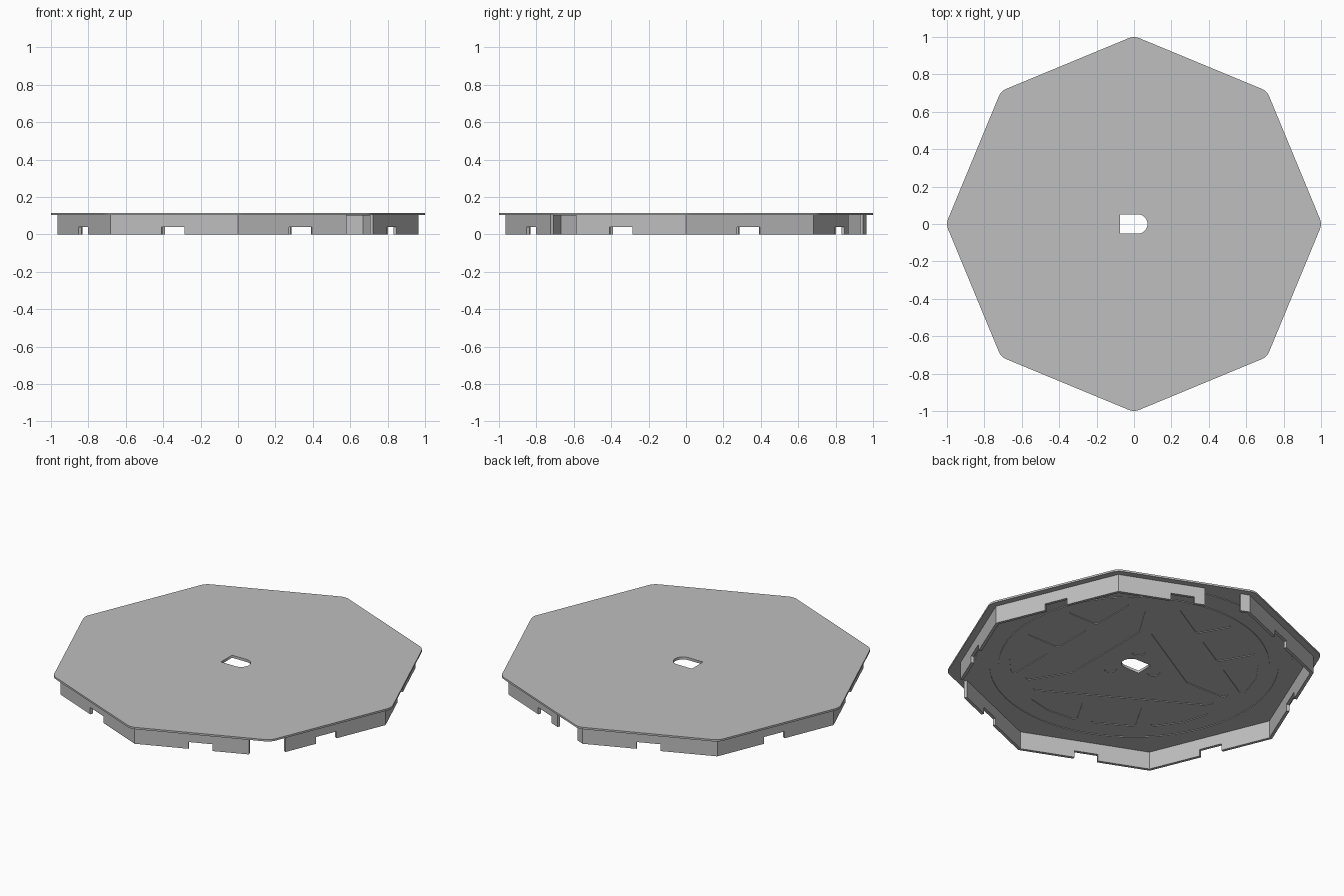
import bpy, bmesh, math
from mathutils import Vector

if "Cube" in bpy.data.objects:
    bpy.data.objects.remove(bpy.data.objects["Cube"])

grey = bpy.data.materials.new("light_grey")
grey.diffuse_color = (0.52, 0.52, 0.52, 1)
grey.use_nodes = True
grey.node_tree.nodes["Principled BSDF"].inputs["Base Color"].default_value = grey.diffuse_color


def polar(r, deg):
    return Vector((r * math.cos(math.radians(deg)), r * math.sin(math.radians(deg))))


def circle(r, n, c=(0, 0)):
    return [Vector(c) + polar(r, 360 * i / n) for i in range(n)]


def fillet(pts, r, steps=5):
    """Round every corner of a convex polygon."""
    out = []
    for i, p in enumerate(pts):
        a = (pts[i - 1] - p).normalized()
        b = (pts[(i + 1) % len(pts)] - p).normalized()
        half = a.angle(b) / 2
        c = p + (a + b).normalized() * (r / math.sin(half))
        d0 = p + a * (r / math.tan(half)) - c
        d1 = p + b * (r / math.tan(half)) - c
        for k in range(steps + 1):
            out.append(c + d0.lerp(d1, k / steps).normalized() * r)
    return out


def finish(name, bm):
    bmesh.ops.remove_doubles(bm, verts=bm.verts, dist=1e-5)
    bmesh.ops.recalc_face_normals(bm, faces=bm.faces)
    me = bpy.data.meshes.new(name)
    bm.to_mesh(me)
    bm.free()
    me.materials.append(grey)
    ob = bpy.data.objects.new(name, me)
    bpy.context.collection.objects.link(ob)
    return ob


def slab(name, loops, z0, z1):
    """Extrude flat outlines; nested outlines become holes."""
    cu = bpy.data.curves.new(name + "_outline", 'CURVE')
    cu.dimensions = '2D'
    cu.fill_mode = 'BOTH'
    cu.extrude = (z1 - z0) / 2
    for pts in loops:
        sp = cu.splines.new('POLY')
        sp.points.add(len(pts) - 1)
        for q, p in zip(sp.points, pts):
            q.co = (p.x, p.y, 0, 1)
        sp.use_cyclic_u = True
    tmp = bpy.data.objects.new(name + "_outline", cu)
    bpy.context.collection.objects.link(tmp)
    dg = bpy.context.evaluated_depsgraph_get()
    me = bpy.data.meshes.new_from_object(tmp.evaluated_get(dg))
    bm = bmesh.new()
    bm.from_mesh(me)
    bpy.data.objects.remove(tmp)
    bpy.data.meshes.remove(me)
    bmesh.ops.translate(bm, verts=bm.verts, vec=(0, 0, (z0 + z1) / 2))
    return finish(name, bm)


# Centre D-shaped hole
hole = [Vector((-0.075, 0.052)), Vector((-0.075, -0.052))]
hole += [Vector((0.02, 0)) + polar(0.052, a) for a in range(-90, 91, 10)]

# Top plate: octagon with rounded corners
octagon = fillet([polar(1.0055, 45 * k) for k in range(8)], 0.07)
slab("top_plate", [octagon, hole], 0.104, 0.115)

# Shallow relief on the underside
slab("underside_ring", [circle(0.85, 96), circle(0.775, 96)], 0.1, 0.104)
relief = [circle(0.725, 96), hole]
for mid in (0, 120, 240):
    u, v = polar(1, mid), polar(1, mid + 90)

    def pocket(pts, r=0.02):
        relief.append(fillet([u * s + v * t for s, t in pts], r))

    pocket([(0.43, -0.12), (0.65, -0.12), (0.65, 0.12), (0.43, 0.12)])
    for m in (1, -1):
        pts = [(0.43, 0.2), (0.64, 0.2), (0.56, 0.37), (0.43, 0.51)]
        pocket([(s, t * m) for s, t in pts])
    pocket([(0.2, -0.28), (0.36, -0.54), (0.36, 0.54), (0.2, 0.28)])
    relief.append(circle(0.035, 20, polar(0.135, mid + 60)))
slab("underside_relief", relief, 0.1, 0.104)

# Skirt wall: mitred strips along each octagon side, with notches and gaps
R, T, TOP, NOTCH = 0.965, 0.017, 0.104, 0.04
R_IN = R - T / math.cos(math.pi / 8)
bm = bmesh.new()
for k in range(8):
    a, b = 45 * k, 45 * (k + 1)
    start, end = (0.14 if k == 7 else 0), (0.85 if k == 6 else 1)
    spans = [(start, 0.4, 0), (0.4, 0.58, NOTCH), (0.58, end, 0)]
    if k == 1:
        spans[2:] = [(0.58, 0.66, 0), (0.93, 1, 0)]

    def section(t):
        o = polar(R, a).lerp(polar(R, b), t)
        if t in (0, 1):
            return o, polar(R_IN, b if t else a)
        return o, o - polar(T, a + 22.5)

    for t0, t1, z in spans:
        (o0, i0), (o1, i1) = section(t0), section(t1)
        low = [bm.verts.new((p.x, p.y, z)) for p in (o0, o1, i1, i0)]
        high = [bm.verts.new((p.x, p.y, TOP)) for p in (o0, o1, i1, i0)]
        bm.faces.new(low)
        bm.faces.new(high)
        for j in range(4):
            # leave out the inner joins between neighbouring strips
            t = {1: t1, 3: t0}.get(j)
            if t in (0, 1) or (z == NOTCH and t is not None):
                continue
            n = (j + 1) % 4
            bm.faces.new((low[j], low[n], high[n], high[j]))
finish("skirt_wall", bm)
